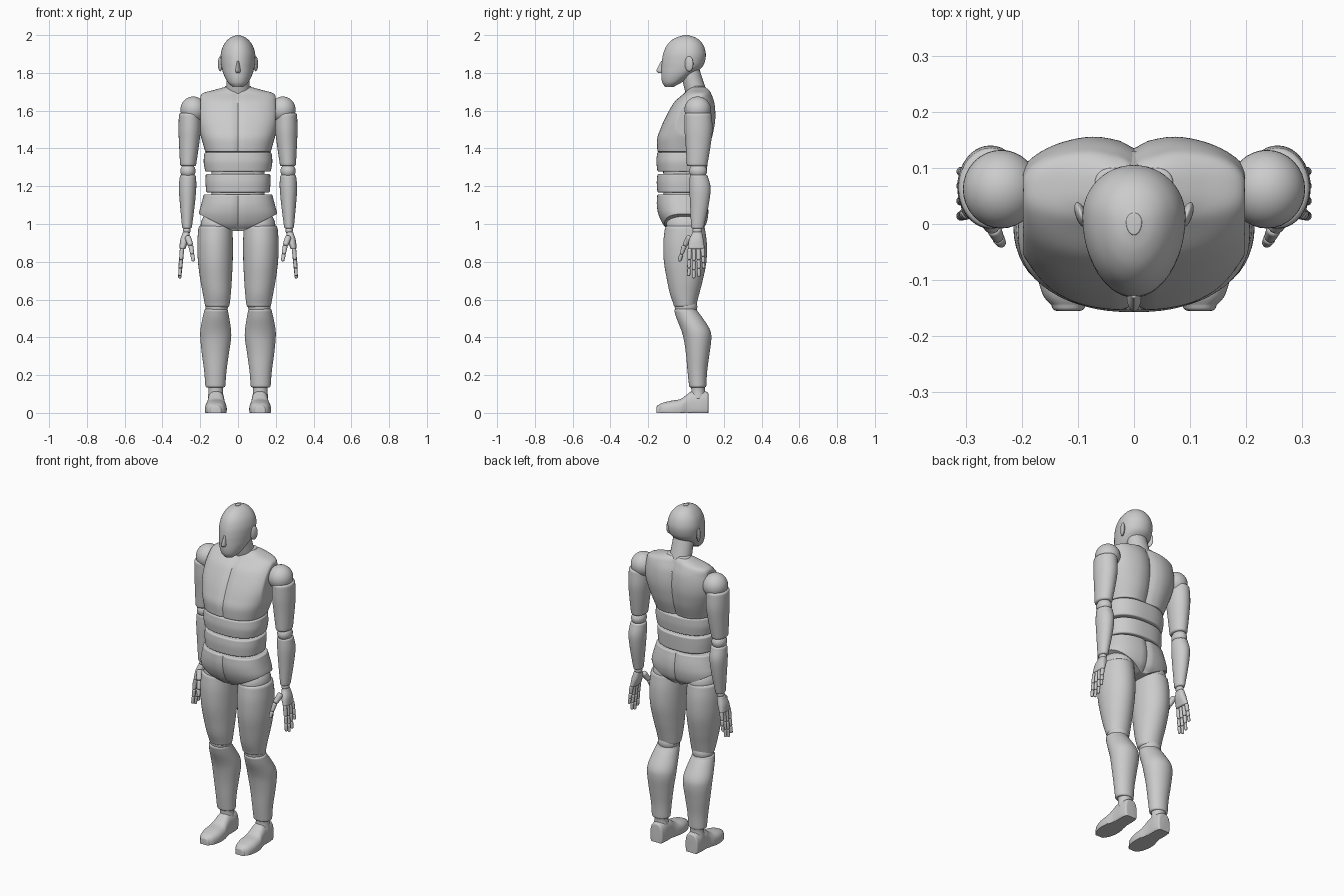
import bpy, bmesh, math
from mathutils import Matrix, Vector

if "Cube" in bpy.data.objects:
    bpy.data.objects.remove(bpy.data.objects["Cube"])

def spline(rows, steps=5):
    """Smoothly interpolate a list of section rows (Catmull-Rom)."""
    out = []
    for i in range(len(rows) - 1):
        a, b = rows[max(i - 1, 0)], rows[i]
        c, d = rows[i + 1], rows[min(i + 2, len(rows) - 1)]
        for k in range(steps):
            t = k / steps
            out.append([q + .5 * t * (r - p + t * (2*p - 5*q + 4*r - s + t * (3*(q - r) + s - p)))
                        for p, q, r, s in zip(a, b, c, d)])
    return out + [list(rows[-1])]

def finish(name, bm, mirror=False):
    bmesh.ops.recalc_face_normals(bm, faces=bm.faces)
    me = bpy.data.meshes.new(name)
    bm.to_mesh(me)
    bm.free()
    ob = bpy.data.objects.new(name, me)
    bpy.context.collection.objects.link(ob)
    if mirror:
        ob.modifiers.new("Mirror", 'MIRROR').use_mirror_merge = False
    return ob

def loft(rows, n=40, p=2.0, edge=.01, egg=.5, shape=None, mat=None):
    """Rows are (z, centre x, half width, front y, back y); ends get rounded edges."""
    rows = spline(rows)
    def ends(row, sign):
        res = []
        for k in range(1, 5):
            a = k * math.pi / 8
            z, cx, rx, f, b = row
            ins = edge * (1 - math.cos(a))
            res.append([z + sign * edge * math.sin(a), cx, rx - ins, f + ins, b - ins])
        return res
    up = 1 if rows[-1][0] > rows[0][0] else -1
    rows = ends(rows[0], -up)[::-1] + rows + ends(rows[-1], up)
    bm = bmesh.new()
    rings = []
    for z, cx, rx, f, b in rows:
        cy = f + (b - f) * egg
        ring = []
        for i in range(n):
            c, s = math.cos(2 * math.pi * i / n), math.sin(2 * math.pi * i / n)
            c = math.copysign(abs(c) ** (2 / p), c) if abs(c) > 1e-6 else 0
            s = math.copysign(abs(s) ** (2 / p), s) if abs(s) > 1e-6 else 0
            co = Vector((cx + rx * c, cy + s * (b - cy if s > 0 else cy - f), z))
            if shape:
                co = shape(co, s)
            ring.append(bm.verts.new(mat @ co if mat else co))
        rings.append(ring)
    for r0, r1 in zip(rings, rings[1:]):
        for i in range(n):
            bm.faces.new((r0[i], r0[(i + 1) % n], r1[(i + 1) % n], r1[i]))
    bm.faces.new(rings[0])
    bm.faces.new(rings[-1])
    return bm

def ball(name, loc, radii, rot=0, mirror=True):
    bm = bmesh.new()
    m = Matrix.Translation(loc) @ Matrix.Rotation(rot, 4, 'Z') @ Matrix.Diagonal((*radii, 1))
    bmesh.ops.create_uvsphere(bm, u_segments=32, v_segments=20, radius=1, matrix=m)
    return finish(name, bm, mirror)

def bone(name, a, b, r0, r1):
    """Rounded finger segment from a to b."""
    a, b = Vector(a), Vector(b)
    d = b - a
    m = Matrix.Translation(a) @ d.to_track_quat('Z', 'Y').to_matrix().to_4x4()
    L, e = d.length, r1 * .7
    rows = [(e, 0, r0, -r0, r0), (L * .5, 0, (r0 + r1) / 2, -(r0 + r1) / 2, (r0 + r1) / 2),
            (L - e, 0, r1, -r1, r1)]
    return finish(name, loft(rows, n=14, edge=e, mat=m), True)

def seam(co, s):
    if abs(co.x) < .001 and abs(s) > .5:
        co.y -= math.copysign(.01, s)
    return co

# head, nose, ears, neck
finish("head", loft([(1.728, 0, .03, -.112, -.062), (1.745, 0, .05, -.124, -.03),
    (1.77, 0, .066, -.13, .01), (1.80, 0, .079, -.131, .05), (1.83, 0, .087, -.13, .085),
    (1.86, 0, .091, -.128, .1), (1.90, 0, .091, -.121, .105), (1.94, 0, .08, -.105, .095),
    (1.97, 0, .06, -.08, .075), (1.988, 0, .038, -.05, .048), (1.997, 0, .014, -.02, .02)],
    n=48, edge=.003, egg=.6))
finish("nose", loft([(1.803, 0, .012, -.15, -.1), (1.815, 0, .013, -.156, -.1),
    (1.86, 0, .007, -.133, -.1)], n=16, edge=.003))
ball("ear", (.094, .016, 1.848), (.01, .024, .04), rot=-.35)
finish("neck", loft([(1.65, 0, .064, .01, .13), (1.73, 0, .061, -.012, .1),
    (1.83, 0, .058, -.035, .068)], n=40, edge=.005))

# chest: flat armhole sides, centre seam, hollow between the shoulder blades
def chest_shape(co, s):
    co.x = max(-.198, min(.198, co.x))
    if s > 0:
        co.y -= .016 * s * math.exp(-(co.x / .05) ** 2)
    return seam(co, s)
finish("chest", loft([(1.388, 0, .175, -.152, .12), (1.45, 0, .193, -.153, .142),
    (1.50, 0, .207, -.137, .153), (1.55, 0, .217, -.116, .16), (1.60, 0, .217, -.09, .16),
    (1.65, 0, .207, -.058, .153), (1.69, 0, .19, -.012, .138), (1.71, 0, .125, .008, .128),
    (1.725, 0, .07, .025, .112)], n=96, p=2.5, edge=.006, shape=chest_shape))

# waist segments around a hidden core
finish("upper_waist", loft([(1.285, 0, .175, -.152, .11), (1.33, 0, .182, -.157, .115),
    (1.372, 0, .178, -.153, .115)], n=64, p=2.4, edge=.008))
finish("lower_waist", loft([(1.175, 0, .169, -.152, .105), (1.22, 0, .172, -.155, .107),
    (1.257, 0, .171, -.152, .108)], n=64, p=2.4, edge=.008))
finish("waist_core", loft([(1.1, 0, .14, -.12, .08), (1.25, 0, .14, -.12, .08),
    (1.42, 0, .15, -.125, .09)], n=48, p=2.4))

# pelvis: leg openings sliced off at a slant
bm = loft([(.97, 0, .17, -.095, .085), (1.0, 0, .198, -.123, .107), (1.05, 0, .207, -.146, .118),
    (1.1, 0, .196, -.155, .116), (1.148, 0, .183, -.153, .106)], n=80, p=2.4, edge=.008, shape=seam)
for sx in (1, -1):
    cut = bmesh.ops.bisect_plane(bm, geom=bm.verts[:] + bm.edges[:] + bm.faces[:],
        plane_co=(sx * .03, 0, .965), plane_no=(sx * .5, 0, -1), clear_outer=True)
    edges = [g for g in cut["geom_cut"] if isinstance(g, bmesh.types.BMEdge)]
    bmesh.ops.contextual_create(bm, geom=edges)
finish("pelvis", bm)

# legs
ball("hip_joint", (.112, -.005, .99), (.086, .1, .085))
finish("thigh", loft([(.975, .12, .09, -.112, .1), (.9, .121, .094, -.12, .11),
    (.8, .12, .092, -.117, .108), (.7, .116, .083, -.1, .088), (.63, .112, .074, -.085, .07),
    (.575, .11, .066, -.066, .056)], edge=.016), True)
ball("knee_joint", (.113, 0, .562), (.06, .06, .055))
finish("shin", loft([(.54, .116, .063, -.062, .06), (.5, .117, .071, -.05, .09),
    (.44, .118, .081, -.026, .127), (.39, .118, .081, -.012, .134), (.31, .12, .071, 0, .124),
    (.22, .12, .059, .008, .112), (.145, .12, .053, .016, .108)], edge=.01), True)
finish("ankle", loft([(.08, .118, .042, .025, .105), (.12, .118, .038, .028, .1),
    (.15, .118, .042, .025, .105)], edge=.005), True)
# foot is lofted heel to toe, then pressed flat on the ground
to_foot = Matrix(((1, 0, 0, 0), (0, 0, 1, 0), (0, 1, 0, 0), (0, 0, 0, 1)))
bm = loft([(-.145, .117, .03, -.03, .042), (-.125, .117, .046, -.03, .053),
    (-.08, .117, .057, -.03, .064), (-.03, .117, .056, -.03, .073), (.002, .116, .048, -.03, .095),
    (.03, .116, .045, -.03, .114), (.08, .116, .045, -.03, .117), (.108, .116, .041, -.03, .112)],
    p=2.6, edge=.01, mat=to_foot)
for v in bm.verts:
    v.co.z = max(v.co.z, 0)
bmesh.ops.dissolve_degenerate(bm, dist=1e-5, edges=bm.edges)
finish("foot", bm, True)

# arms
ball("shoulder_joint", (.237, .062, 1.605), (.068, .07, .07))
finish("upper_arm", loft([(1.575, .255, .058, -.008, .136), (1.5, .256, .059, -.008, .14),
    (1.42, .259, .053, -.002, .131), (1.318, .264, .043, .004, .114)], edge=.012), True)
ball("elbow_joint", (.265, .064, 1.28), (.04, .047, .042))
finish("forearm", loft([(1.25, .265, .043, .02, .116), (1.19, .267, .046, .018, .13),
    (1.1, .268, .039, .022, .12), (.985, .27, .026, .027, .095)], edge=.01), True)
ball("wrist_joint", (.271, .06, .966), (.02, .025, .02))
finish("palm", loft([(.95, .275, .019, .032, .086), (.915, .283, .023, .016, .093),
    (.875, .293, .017, .01, .098)], n=28, p=2.4, edge=.008), True)

# fingers: three segments each, then the thumb
for f, (y0, y1, tip) in enumerate([(.02, .014, .725), (.043, .041, .712), (.066, .068, .722), (.088, .094, .765)]):
    root, end = Vector((.296, y0, .872)), Vector((.309, y1, tip))
    for k, (a, b) in enumerate([(0, .42), (.42, .72), (.72, 1)]):
        r = .0115 - .0012 * k
        bone(f"finger_{f + 1}_{k + 1}", root.lerp(end, a), root.lerp(end, b), r, r - .0008)
thumb = [(.268, .022, .935), (.25, -.008, .885), (.242, -.025, .84), (.236, -.035, .803)]
for k, r in enumerate((.017, .013, .011)):
    bone(f"thumb_{k + 1}", thumb[k], thumb[k + 1], r, r - .002)

# smooth shading with crisp edges
for ob in bpy.context.scene.objects:
    ob.select_set(True)
    bpy.context.view_layer.objects.active = ob
bpy.ops.object.shade_smooth_by_angle(angle=math.radians(35))
